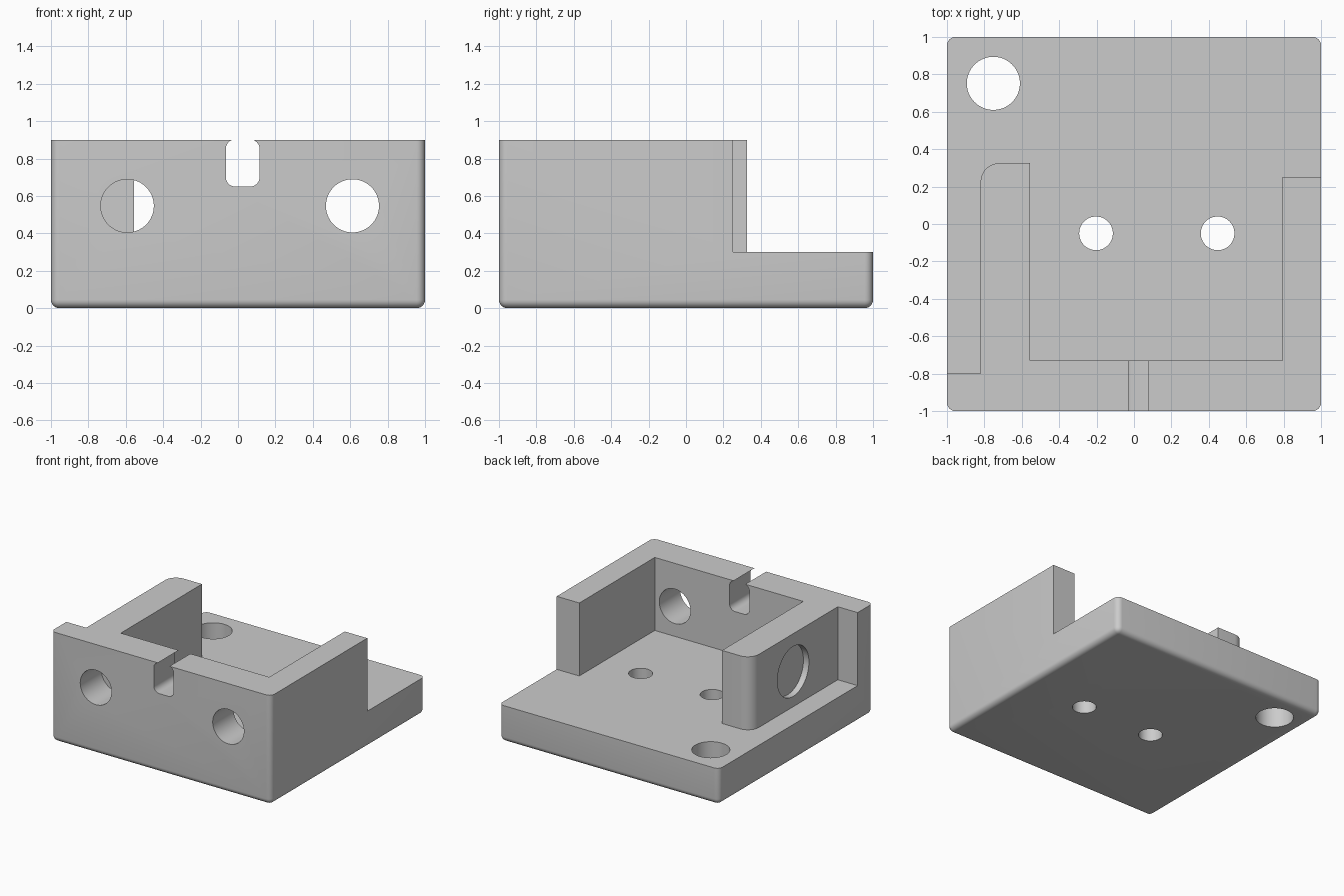
import bpy
import bmesh
from math import cos, sin, pi, radians

cube = bpy.data.objects.get("Cube")
if cube:
    bpy.data.objects.remove(cube, do_unlink=True)

grey = bpy.data.materials.new("light_grey")
grey.use_nodes = True
grey.diffuse_color = (0.6, 0.6, 0.6, 1)
grey.node_tree.nodes["Principled BSDF"].inputs["Base Color"].default_value = (0.6, 0.6, 0.6, 1)


def make_object(name, bm):
    bmesh.ops.recalc_face_normals(bm, faces=bm.faces)
    mesh = bpy.data.meshes.new(name)
    bm.to_mesh(mesh)
    bm.free()
    mesh.materials.append(grey)
    obj = bpy.data.objects.new(name, mesh)
    bpy.context.collection.objects.link(obj)
    return obj


def arc(cx, cy, r, start, end, steps):
    angles = [radians(start + (end - start) * i / steps) for i in range(steps + 1)]
    return [(cx + r * cos(a), cy + r * sin(a)) for a in angles]


def prism(name, profile, axis, low, high):
    """Extrude a 2D profile along an axis."""
    place = {"X": lambda a, b, t: (t, a, b),
             "Y": lambda a, b, t: (a, t, b),
             "Z": lambda a, b, t: (a, b, t)}[axis]
    bm = bmesh.new()
    bottom, top = ([bm.verts.new(place(a, b, t)) for a, b in profile] for t in (low, high))
    bm.faces.new(bottom)
    bm.faces.new(top)
    for i in range(len(profile)):
        j = (i + 1) % len(profile)
        bm.faces.new((bottom[i], bottom[j], top[j], top[i]))
    obj = make_object(name, bm)
    obj.hide_render = True
    return obj


def hole(name, a, b, r, axis, low, high):
    return prism(name, arc(a, b, r, 0, 360, 64)[:-1], axis, low, high)


# Solid block, rounded on the upright and bottom edges
HEIGHT = 0.9
bm = bmesh.new()
bmesh.ops.create_cube(bm, size=2)
for v in bm.verts:
    v.co.z = HEIGHT if v.co.z > 0 else 0
rounded = [e for e in bm.edges if min(v.co.z for v in e.verts) < 0.01]
bmesh.ops.bevel(bm, geom=rounded, offset=0.045, segments=6, profile=0.5, affect="EDGES")
body = make_object("bracket_body", bm)

# Open space above the floor, leaving the front wall and two side walls
space = [(-1.2, -0.8), (-0.82, -0.8)]
space += arc(-0.72, 0.225, 0.1, 180, 90, 12)
space += [(-0.555, 0.325), (-0.555, -0.73), (0.795, -0.73), (0.795, 0.25),
          (1.2, 0.25), (1.2, 1.2), (-1.2, 1.2)]

# Rounded slot that just breaks through the top of the front wall
slot = []
for cx, cz, start in ((0.065, 0.852, 0), (-0.015, 0.852, 90),
                      (-0.015, 0.7, 180), (0.065, 0.7, 270)):
    slot += arc(cx, cz, 0.05, start, start + 90, 8)

cutters = [
    prism("space_cutter", space, "Z", 0.3, 1.2),
    prism("slot_cutter", slot, "Y", -1.2, -0.6),
    hole("corner_hole", -0.752, 0.752, 0.142, "Z", -0.2, 0.5),
    hole("floor_hole_right", -0.203, -0.05, 0.09, "Z", -0.2, 0.5),
    hole("floor_hole_left", 0.447, -0.05, 0.09, "Z", -0.2, 0.5),
    hole("front_hole_right", -0.592, 0.547, 0.142, "Y", -1.2, -0.725),
    hole("front_hole_left", 0.612, 0.547, 0.142, "Y", -1.2, -0.725),
    hole("side_recess", -0.22, 0.59, 0.205, "X", -0.9, -0.77),
]

bpy.ops.object.select_all(action="DESELECT")
bpy.context.view_layer.objects.active = body
body.select_set(True)
for cutter in cutters:
    mod = body.modifiers.new(cutter.name, "BOOLEAN")
    mod.operation = "DIFFERENCE"
    mod.solver = "EXACT"
    mod.object = cutter
    bpy.ops.object.modifier_apply(modifier=mod.name)
    bpy.data.objects.remove(cutter, do_unlink=True)

bpy.ops.object.shade_smooth_by_angle(angle=radians(30))
